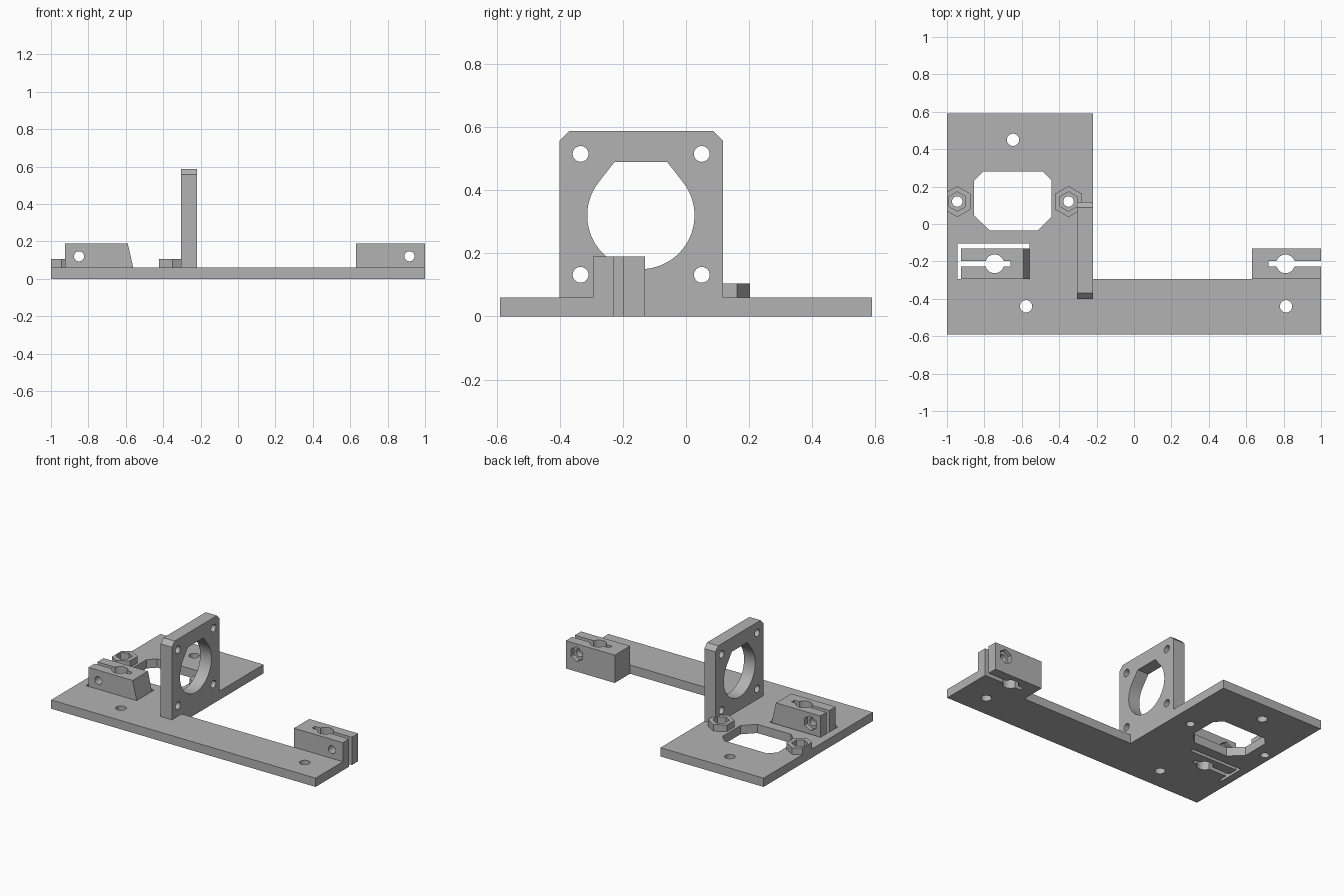
import bpy, bmesh
from math import cos, sin, pi, radians

old = bpy.data.objects.get("Cube")
if old:
    bpy.data.objects.remove(old, do_unlink=True)

grey = bpy.data.materials.new("plain grey")
grey.use_nodes = True
grey.diffuse_color = (0.45, 0.45, 0.45, 1)
grey.node_tree.nodes["Principled BSDF"].inputs["Base Color"].default_value = grey.diffuse_color


def prism(name, outline, axis, lo, hi):
    """Extrude a 2D outline along an axis: z uses (x, y), x uses (y, z), y uses (x, z)."""
    place = {"z": lambda u, v, d: (u, v, d),
             "x": lambda u, v, d: (d, u, v),
             "y": lambda u, v, d: (u, d, v)}[axis]
    bm = bmesh.new()
    rings = [[bm.verts.new(place(u, v, d)) for u, v in outline] for d in (lo, hi)]
    n = len(outline)
    for ring in rings:
        bm.faces.new(ring)
    for i in range(n):
        j = (i + 1) % n
        bm.faces.new((rings[0][i], rings[0][j], rings[1][j], rings[1][i]))
    bmesh.ops.recalc_face_normals(bm, faces=bm.faces)
    mesh = bpy.data.meshes.new(name)
    bm.to_mesh(mesh)
    bm.free()
    mesh.materials.append(grey)
    obj = bpy.data.objects.new(name, mesh)
    bpy.context.collection.objects.link(obj)
    return obj


def rect(u0, u1, v0, v1):
    return [(u0, v0), (u1, v0), (u1, v1), (u0, v1)]


def ring(u, v, r, sides=40, turn=0.0):
    return [(u + r * cos(turn + 2 * pi * i / sides), v + r * sin(turn + 2 * pi * i / sides))
            for i in range(sides)]


def hexagon(u, v, r):
    return ring(u, v, r, 6, pi / 2)


def cut(obj, outline, axis, lo=-2, hi=2):
    """Subtract an extruded outline from a part."""
    tool = prism("cutter", outline, axis, lo, hi)
    tool.hide_render = True
    mod = obj.modifiers.new("cut", "BOOLEAN")
    mod.operation, mod.solver, mod.object = "DIFFERENCE", "EXACT", tool
    bpy.ops.object.select_all(action="DESELECT")
    bpy.context.view_layer.objects.active = obj
    obj.select_set(True)
    bpy.ops.object.modifier_apply(modifier=mod.name)
    bpy.data.objects.remove(tool, do_unlink=True)


T = 0.06             # base thickness
TOP = 0.19           # clamp height
FRONT, BACK = -0.295, -0.13
SLOT = -0.213        # centre line of the rod clamps
NUTS = [(-0.945, 0.12), (-0.35, 0.12)]


def cut_rod_slot(obj, hole_x, slot_x0, slot_x1):
    cut(obj, ring(hole_x, SLOT, 0.05), "z")
    cut(obj, rect(slot_x0, slot_x1, SLOT - 0.015, SLOT + 0.015), "z")


def cut_clamp_bolt(obj, x):
    cut(obj, ring(x, 0.12, 0.027, 32), "y")
    cut(obj, hexagon(x, 0.12, 0.05), "y", BACK - 0.03, 0)


# L-shaped base with screw holes and the angular window
base = prism("base_plate", [(-1, -0.59), (1, -0.59), (1, FRONT), (-0.22, FRONT),
                            (-0.22, 0.59), (-1, 0.59)], "z", 0, T)
for x, y in [(-0.647, 0.45), (-0.577, -0.44), (0.813, -0.44)]:
    cut(base, ring(x, y, 0.033, 32), "z")
for x, y in NUTS:
    cut(base, ring(x, y, 0.028, 32), "z")
cut(base, [(-0.77, -0.035), (-0.515, -0.035), (-0.44, 0.04), (-0.44, 0.232),
           (-0.488, 0.28), (-0.807, 0.28), (-0.855, 0.232), (-0.855, 0.045)], "z")

# Relief gap that frees the left-hand clamp, and its rod slot
cut(base, [(-0.945, FRONT), (-0.925, FRONT), (-0.925, BACK), (-0.56, BACK),
           (-0.56, -0.105), (-0.945, -0.105)], "z")
cut_rod_slot(base, -0.745, -0.935, -0.66)

# Upright mounting plate with flat-topped teardrop bore
upright = prism("upright_plate", [(-0.40, T), (0.117, T), (0.117, 0.557), (0.087, 0.587),
                                  (-0.37, 0.587), (-0.40, 0.557)], "x", -0.305, -0.22)
cy, cz, r, steps = -0.143, 0.32, 0.17, 44
start, end = radians(142), radians(398)
bore = [(cy + r * cos(a), cz + r * sin(a))
        for a in (start + (end - start) * i / steps for i in range(steps + 1))]
bore += [(cy + 0.083, cz + r), (cy - 0.083, cz + r)]
cut(upright, bore, "x")
for y in (-0.334, 0.05):
    for z in (0.132, 0.515):
        cut(upright, ring(y, z, 0.025, 32), "x")

# Rod clamps
right_clamp = prism("sloped_rod_clamp", [(-0.925, T), (-0.56, T), (-0.59, TOP), (-0.925, TOP)],
                    "y", FRONT, BACK)
cut_rod_slot(right_clamp, -0.745, -1.1, -0.66)
cut_clamp_bolt(right_clamp, -0.85)

left_clamp = prism("end_rod_clamp", rect(0.63, 1, 0, TOP), "y", FRONT, BACK)
cut_rod_slot(left_clamp, 0.81, 0.72, 1.1)
cut_clamp_bolt(left_clamp, 0.917)

# Hexagonal nut holders
holders = []
for side, (x, y) in zip(("right", "left"), NUTS):
    holder = prism(side + "_nut_holder", hexagon(x, y, 0.083), "z", T, 0.105)
    cut(holder, hexagon(x, y, 0.052), "z")
    if side == "right":
        cut(holder, rect(-1.5, -1, -1, 1), "z")
    holders.append(holder)

# Smooth bores, sharp edges
bpy.ops.object.select_all(action="DESELECT")
for obj in [base, upright, right_clamp, left_clamp] + holders:
    obj.select_set(True)
bpy.context.view_layer.objects.active = base
bpy.ops.object.shade_smooth_by_angle(angle=radians(25))
